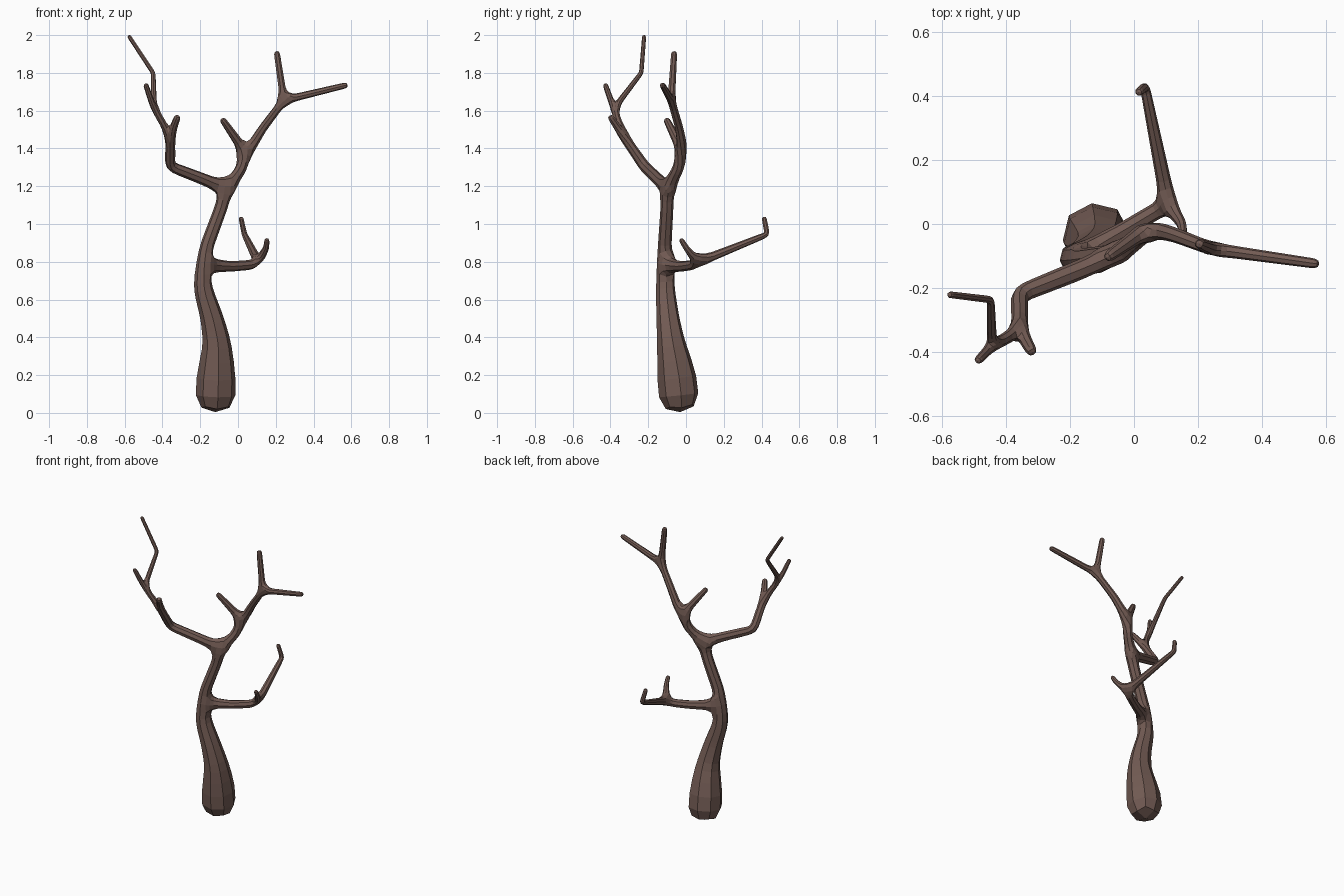
import bpy, bmesh

if "Cube" in bpy.data.objects:
    bpy.data.objects.remove(bpy.data.objects["Cube"])

# Limbs: (parent limb, index of the point it grows from, points as x, y, z, radius)
LIMBS = {
    "trunk": (None, 0, [
        (-.12, -.030, -.012, .104), (-.118, -.046, .19, .099), (-.108, -.078, .36, .069),
        (-.14, -.097, .51, .055), (-.184, -.109, .65, .046), (-.194, -.114, .785, .037),
        (-.172, -.114, .865, .033), (-.085, -.10, 1.10, .031),
        (-.062, -.10, 1.19, .03), (.008, -.05, 1.275, .027), (.046, -.012, 1.37, .026),
        (.13, -.035, 1.505, .021), (.243, -.078, 1.655, .019), (.583, -.126, 1.737, .014)]),
    "top_twig": ("trunk", 12, [(.204, -.062, 1.918, .015)]),
    "inner_twig": ("trunk", 10, [(-.087, -.107, 1.56, .015)]),
    "low_branch": ("trunk", 5, [
        (-.04, -.025, .775, .025), (.06, .035, .783, .024), (.108, .062, .797, .023),
        (.034, .43, .945, .014), (.014, .412, 1.04, .012)]),
    "low_twig": ("low_branch", 2, [(.15, -.0, .875, .014), (.154, -.03, .925, .012)]),
    "left_branch": ("trunk", 8, [
        (-.36, -.22, 1.305, .026), (-.357, -.335, 1.472, .021), (-.445, -.382, 1.61, .015),
        (-.449, -.237, 1.80, .011), (-.581, -.221, 2.0, .01)]),
    "left_twig": ("left_branch", 1, [(-.317, -.405, 1.575, .015)]),
    "left_tip": ("left_branch", 2, [(-.491, -.430, 1.745, .012)]),
}
THICKNESS = 1.19  # makes up for the rounding of the square skin

# Branch skeleton
bm = bmesh.new()
verts, radii = {}, []
for name, (parent, at, points) in LIMBS.items():
    prev = verts[parent][at] if parent else None
    verts[name] = []
    for x, y, z, r in points:
        v = bm.verts.new((x, y, z))
        radii.append(r * THICKNESS)
        if prev:
            bm.edges.new((prev, v))
        verts[name].append(v)
        prev = v
mesh = bpy.data.meshes.new("bare_tree")
bm.to_mesh(mesh)
bm.free()

tree = bpy.data.objects.new("bare_tree", mesh)
bpy.context.collection.objects.link(tree)
bpy.context.view_layer.objects.active = tree
tree.select_set(True)

# Bark colour
bark = bpy.data.materials.new("bark")
bark.diffuse_color = (.17, .105, .088, 1)
bark.use_nodes = True
bark.node_tree.nodes["Principled BSDF"].inputs["Base Color"].default_value = bark.diffuse_color
mesh.materials.append(bark)

# Thickness: square skin rounded to eight sides, flat faces
skin = tree.modifiers.new("skin", 'SKIN')
skin.use_smooth_shade = False
if not mesh.skin_vertices:
    bpy.ops.mesh.customdata_skin_add()
for i, r in enumerate(radii):
    sv = mesh.skin_vertices[0].data[i]
    sv.radius = (r, r)
    sv.use_root = i == 0
sub = tree.modifiers.new("rounding", 'SUBSURF')
sub.levels = sub.render_levels = 1
